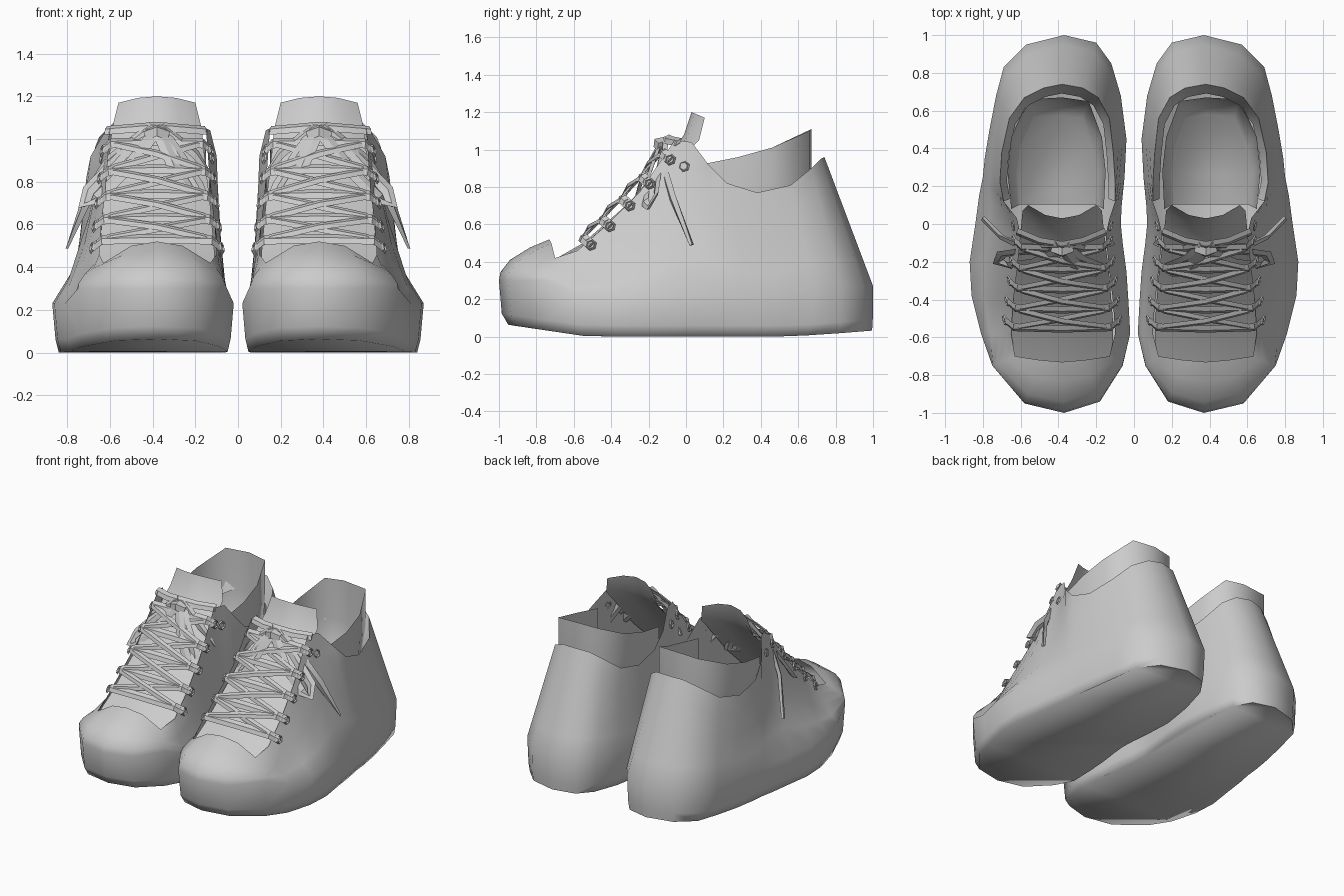
import bpy, bmesh, math
from mathutils import Vector

if "Cube" in bpy.data.objects:
    bpy.data.objects.remove(bpy.data.objects["Cube"])

CX = 0.38  # centre line of the modelled shoe; the other one is mirrored


def make(name, rows, closed=False, cap_first=False, cap_last=False, angle=45):
    """Skin rows of points into a surface and mirror it to the other shoe."""
    bm = bmesh.new()
    vs = [[bm.verts.new(p) for p in r] for r in rows]
    n = len(rows[0])
    for a, b in zip(vs, vs[1:]):
        for i in range(n if closed else n - 1):
            j = (i + 1) % n
            bm.faces.new((a[i], a[j], b[j], b[i]))
    if cap_first:
        bm.faces.new(vs[0])
    if cap_last:
        bm.faces.new(vs[-1])
    return finish(name, bm, angle)


def finish(name, bm, angle):
    bmesh.ops.recalc_face_normals(bm, faces=bm.faces)
    me = bpy.data.meshes.new(name)
    bm.to_mesh(me)
    bm.free()
    me.shade_smooth()
    me.set_sharp_from_angle(angle=math.radians(angle))
    ob = bpy.data.objects.new(name, me)
    bpy.context.collection.objects.link(ob)
    m = ob.modifiers.new("pair", 'MIRROR')
    m.use_mirror_merge = False
    return ob


# Shoe body: each column runs from the sole outline (x, y) to the top edge (x, y, z)
columns = [
    (.37, -1.0, .38, -.73, .52), (.58, -.95, .50, -.72, .50), (.75, -.75, .63, -.70, .42),
    (.81, -.58, .65, -.58, .46), (.86, -.38, .64, -.42, .60), (.87, -.20, .62, -.25, .77),
    (.84, .00, .60, -.06, 1.05), (.82, .15, .62, .03, 1.04), (.80, .25, .69, .12, .92),
    (.79, .35, .71, .22, .82), (.765, .50, .70, .38, .77), (.73, .68, .66, .56, .81),
    (.69, .83, .58, .67, .90), (.57, .95, .48, .72, .95), (.37, 1.0, .38, .74, .96),
    (.20, .96, .27, .72, .95), (.12, .85, .19, .67, .90), (.07, .68, .13, .56, .81),
    (.04, .45, .11, .38, .77), (.05, .25, .10, .22, .82), (.065, .10, .10, .12, .92),
    (.07, .00, .13, .03, 1.04), (.06, -.10, .15, -.06, 1.05), (.04, -.25, .13, -.25, .77),
    (.03, -.40, .11, -.42, .60), (.02, -.58, .10, -.58, .46), (.06, -.75, .13, -.70, .42),
    (.18, -.94, .26, -.72, .50)]


def sole_ring(scale, z):
    ring = []
    for sx, sy, *_ in columns:
        lift = .14 * max(0, -sy - .55) + .08 * max(0, sy - .6)
        k = scale + (1 - scale) * .9 * (sy > .8)
        ring.append((.43 + (sx - .43) * (scale - .02), sy * k, z + lift))
    return ring


def upper_ring(t):
    ring = []
    for sx, sy, tx, ty, tz in columns:
        toe, heel = ty < -.65, ty > .5
        p = 2.2 if toe else 1.0 if heel else .75
        z0 = .30 if toe else .27 if heel else .23
        f = t ** p
        ring.append((sx + (tx - sx) * f, sy + (ty - sy) * f, z0 + (tz - z0) * t))
    return ring


rings = [sole_ring(.95, .0), sole_ring(.985, .06)]
rings += [upper_ring(t) for t in (0, .2, .5, .8, 1)]
make("shoe_body", rings, closed=True, cap_first=True, angle=80)

# Tongue: (y, z, half width) down the middle, arched backwards at its sides
rows = []
for y, z, hw, back in [(-.76, .38, .27, .03), (-.55, .50, .27, .02), (-.30, .72, .25, .02),
                       (-.08, .98, .22, .05), (-.01, 1.08, .21, .08), (.03, 1.20, .18, .07)]:
    rows.append([(CX + hw * k, y + back * k * k, z - .03 * k * k) for k in (-1, -.5, 0, .5, 1)])
make("tongue", rows)

# Collar lining: horseshoe rim dropping to an insole that slopes down to the toes
rim = [(.16, .08, .92), (.15, .28, .96), (.17, .46, 1.01), (.24, .65, 1.10), (.38, .67, 1.11),
       (.56, .66, 1.10), (.65, .46, 1.01), (.67, .28, .96), (.65, .08, .92)]
rows = [rim]
for z, s in ((.82, 1.0), (.55, .96), (.40, .8)):
    rows.append([(.41 + (x - .41) * s, .2 + (y - .2) * s, z + (z < .5) * .3 * (y - .45))
                 for x, y, _ in rim])
make("collar_lining", rows, cap_last=True, angle=85)

# Inner collar lip bridging the body edge and the lining
lip = [Vector(c[2:]) for c in columns[8:21]]
mid = Vector((.40, .25, 0))
inner = [Vector((mid.x + (v.x - mid.x) * .88, mid.y + (v.y - mid.y) * .9, v.z - .12)) for v in lip]
make("collar_lip", [lip, inner])

# Laces
NORMAL = Vector((0, -.747, .665))


def throat(side, u, h=0.0):
    """Point on the lacing slope: side -1..1, u from toe to ankle, h above it."""
    hw = .28 - .05 * u
    return Vector((CX + side * hw, -.53 + .46 * u, .51 + .50 * u - .06 * u * (1 - u))) + NORMAL * h


def ribbon(name, path, width=.028, thick=.010, tip=1.0):
    path = [Vector(p) for p in path]
    rows = []
    for i, p in enumerate(path):
        d = (path[min(i + 1, len(path) - 1)] - path[max(i - 1, 0)]).normalized()
        side = d.cross(NORMAL).normalized()
        up = side.cross(d)
        w = width * (tip if i == len(path) - 1 else 1)
        rows.append([p + side * w, p + up * thick, p - side * w, p - up * thick])
    make(name, rows, closed=True, cap_first=True, cap_last=True, angle=30)


def eyelet(name, p, side):
    rows = []
    out = Vector((side, -.25, .25)).normalized()
    a = out.cross(Vector((0, .66, .75))).normalized()
    b = out.cross(a)
    for k in range(7):
        r = a * math.cos(k * math.pi / 3) + b * math.sin(k * math.pi / 3)
        rows.append([p + r * .032, p + r * .025 + out * .008, p + r * .018])
    make(name, rows, angle=30)


# Horizontal bars with diagonal crossings between them
levels = [0, .22, .45, .68, .92]
for i, u in enumerate(levels):
    ribbon(f"lace_bar_{i}", [throat(-1.08, u, -.03), throat(-.92, u, .025), throat(0, u, .035),
                             throat(.92, u, .025), throat(1.08, u, -.03)])
    for s in (-1, 1):
        eyelet(f"eyelet_{i}_{s}", throat(1.08 * s, u, -.03), s)
for i, (u, v) in enumerate(zip(levels, levels[1:])):
    for s in (-1, 1):
        ribbon(f"lace_cross_{i}_{s}", [
            throat(-1.0 * s, u, 0), throat(-.8 * s, u + .02, .03),
            throat(0, (u + v) / 2, .04 + .008 * s), throat(.8 * s, v - .02, .03),
            throat(1.0 * s, v, 0)], .022)
for s, x in ((-1, .125), (1, .635)):
    eyelet(f"ankle_eyelet_{s}", Vector((x, -.01, .91)), s)

# Bow: top bar, knot, two loops and two loose ends
ribbon("lace_top_bar", [(.15, -.04, 1.04), (.27, -.09, 1.05), (.38, -.11, 1.06),
                        (.50, -.09, 1.05), (.62, -.04, 1.04)])
ribbon("bow_knot", [(.33, -.13, 1.02), (.38, -.15, 1.04), (.43, -.13, 1.02)], .035, .025)
ribbon("bow_loop_outer", [(.38, -.11, 1.05), (.54, -.14, .93), (.70, -.16, .76), (.72, -.20, .69),
                          (.66, -.22, .72), (.52, -.20, .86), (.39, -.14, 1.03)], .032)
ribbon("bow_loop_inner", [(.37, -.11, 1.05), (.29, -.18, .94), (.19, -.22, .78), (.16, -.25, .71),
                          (.21, -.27, .72), (.30, -.23, .87), (.37, -.14, 1.03)], .032)
ribbon("loose_end_outer", [(.40, -.11, 1.06), (.60, -.12, .90), (.70, -.07, .74), (.80, .03, .49)],
       .03, .014, .2)
ribbon("loose_end_inner", [(.36, -.11, 1.06), (.20, -.14, .93), (.11, -.10, .80)], .025, .012, .3)
